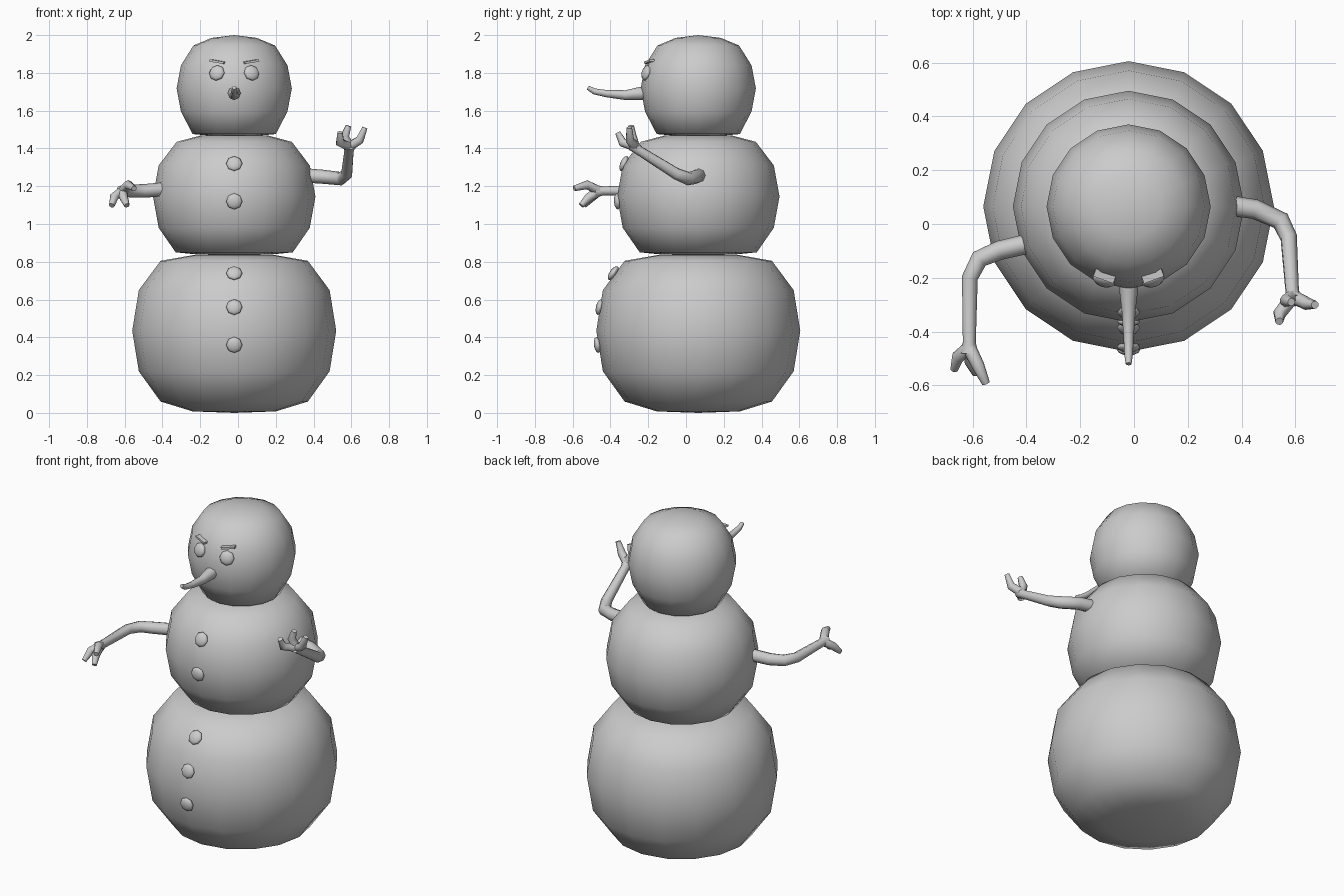
import bpy, bmesh, math
from mathutils import Vector

if "Cube" in bpy.data.objects:
    bpy.data.objects.remove(bpy.data.objects["Cube"])

CX, CY = -0.02, 0.065   # shared vertical axis of the body


def revolve(name, bottom, profile, top, sides=16):
    """Closed ball turned around the body axis from (radius, z) rings."""
    bm = bmesh.new()
    rings = [[bm.verts.new((CX + r * math.cos(2 * math.pi * i / sides),
                            CY + r * math.sin(2 * math.pi * i / sides), z))
              for i in range(sides)] for r, z in profile]
    low = bm.verts.new((CX, CY, bottom))
    high = bm.verts.new((CX, CY, top))
    for i in range(sides):
        j = (i + 1) % sides
        for a, b in zip(rings, rings[1:]):
            bm.faces.new((a[i], a[j], b[j], b[i]))
        bm.faces.new((low, rings[0][j], rings[0][i]))
        bm.faces.new((high, rings[-1][i], rings[-1][j]))
    mesh = bpy.data.meshes.new(name)
    bm.to_mesh(mesh)
    bm.free()
    for p in mesh.polygons:
        p.use_smooth = True
    obj = bpy.data.objects.new(name, mesh)
    bpy.context.collection.objects.link(obj)


def tube(name, points):
    """Eight-sided tapered tube through (x, y, z, radius) points."""
    curve = bpy.data.curves.new(name, 'CURVE')
    curve.dimensions = '3D'
    curve.bevel_depth = 1.0
    curve.bevel_resolution = 2
    curve.use_fill_caps = True
    spline = curve.splines.new('POLY')
    spline.points.add(len(points) - 1)
    for sp, (x, y, z, r) in zip(spline.points, points):
        sp.co = (x, y, z, 1)
        sp.radius = r
    obj = bpy.data.objects.new(name, curve)
    bpy.context.collection.objects.link(obj)
    bpy.ops.object.select_all(action='DESELECT')
    obj.select_set(True)
    bpy.context.view_layer.objects.active = obj
    bpy.ops.object.convert(target='MESH')
    bpy.ops.object.shade_smooth_by_angle(angle=math.radians(50))


def pebble(name, loc, centre, radius, depth):
    """Flattened ball pressed into a surface, facing away from centre."""
    bpy.ops.mesh.primitive_uv_sphere_add(segments=8, ring_count=6, radius=1, location=loc)
    obj = bpy.context.object
    obj.name = name
    obj.scale = (radius, radius, depth)
    normal = Vector(loc) - Vector(centre)
    obj.rotation_euler = normal.to_track_quat('Z', 'Y').to_euler()
    bpy.ops.object.shade_smooth()


# Three stacked snow balls, flattened where they meet
revolve("lower_ball", 0.0, [(0.22, 0.008), (0.39, 0.06), (0.505, 0.22), (0.54, 0.435),
                            (0.505, 0.65), (0.39, 0.805), (0.22, 0.835)], 0.84)
revolve("middle_ball", 0.835, [(0.19, 0.838), (0.31, 0.85), (0.40, 0.98), (0.43, 1.145),
                               (0.40, 1.31), (0.305, 1.435), (0.18, 1.468)], 1.475)
revolve("head", 1.465, [(0.12, 1.467), (0.22, 1.476), (0.282, 1.595), (0.305, 1.718),
                        (0.282, 1.84), (0.216, 1.945), (0.12, 1.985)], 2.0)

# Buttons down the front
for i, (y, z, cz) in enumerate([(-0.328, 1.32, 1.145), (-0.362, 1.12, 1.145),
                                (-0.385, 0.74, 0.435), (-0.457, 0.56, 0.435),
                                (-0.468, 0.36, 0.435)]):
    pebble(f"button_{i + 1}", (CX, y, z), (CX, CY, cz), 0.043, 0.02)

# Eyes and slanted brows
for side, s in (("left", -1), ("right", 1)):
    pebble(f"eye_{side}", (CX + s * 0.092, -0.21, 1.80), (CX, CY, 1.71), 0.043, 0.022)
    inner = Vector((CX + s * 0.053, -0.207, 1.853))
    outer = Vector((CX + s * 0.127, -0.18, 1.866))
    bpy.ops.mesh.primitive_cube_add(size=1, location=(inner + outer) / 2)
    brow = bpy.context.object
    brow.name = f"brow_{side}"
    brow.scale = ((outer - inner).length, 0.03, 0.012)
    brow.rotation_euler = (outer - inner).to_track_quat('X', 'Z').to_euler()

# Crooked carrot nose
tube("nose", [(CX, -0.20, 1.695, 0.036), (CX, -0.25, 1.69, 0.034), (CX, -0.32, 1.682, 0.026),
              (CX, -0.42, 1.69, 0.019), (CX, -0.485, 1.702, 0.016), (CX, -0.52, 1.722, 0.011)])

# Raised arm
tube("raised_arm", [(0.36, 0.068, 1.257, 0.038), (0.45, 0.055, 1.25, 0.037),
                    (0.545, 0.012, 1.24, 0.036), (0.575, -0.05, 1.265, 0.032),
                    (0.588, -0.25, 1.39, 0.026), (0.59, -0.285, 1.42, 0.034)])
# Reaching arm
tube("reaching_arm", [(-0.38, -0.07, 1.185, 0.037), (-0.50, -0.098, 1.175, 0.036),
                      (-0.575, -0.13, 1.175, 0.034), (-0.61, -0.20, 1.176, 0.030),
                      (-0.612, -0.44, 1.175, 0.024), (-0.612, -0.48, 1.173, 0.034)])

# Fingers: palm start, then knuckle and tip for each
hands = {
    "raised": ((0.59, -0.27, 1.41), [((0.54, -0.335, 1.43), (0.54, -0.362, 1.485)),
                                     ((0.565, -0.285, 1.465), (0.585, -0.29, 1.52)),
                                     ((0.645, -0.297, 1.445), (0.672, -0.30, 1.51))]),
    "reaching": ((-0.612, -0.46, 1.175), [((-0.58, -0.525, 1.208), (-0.55, -0.592, 1.188)),
                                          ((-0.655, -0.495, 1.145), (-0.668, -0.54, 1.098)),
                                          ((-0.605, -0.515, 1.14), (-0.588, -0.555, 1.098))]),
}
for hand, (palm, fingers) in hands.items():
    for i, (knuckle, tip) in enumerate(fingers):
        tube(f"{hand}_finger_{i + 1}", [(*palm, 0.026), (*knuckle, 0.024), (*tip, 0.015)])
